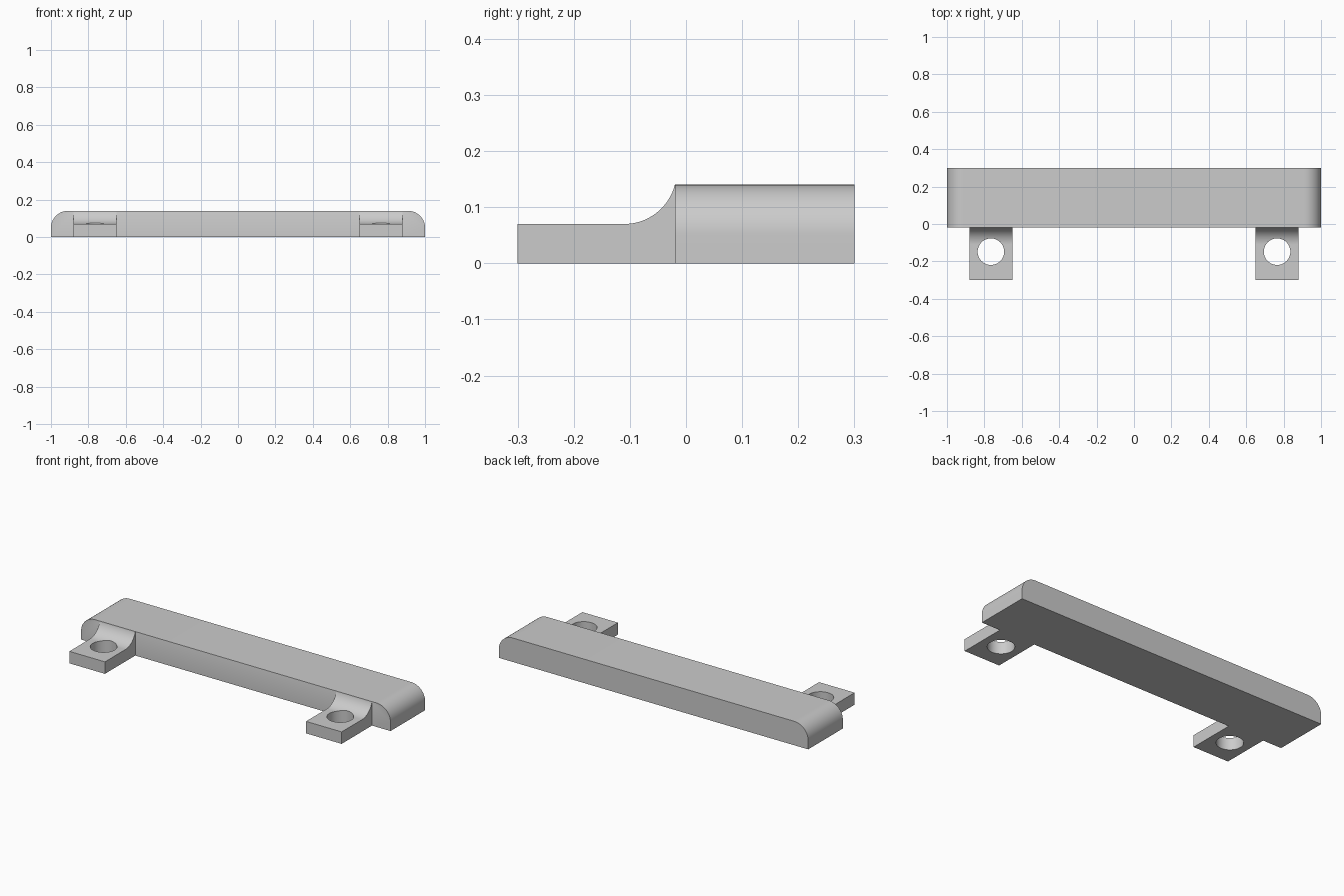
import bpy, bmesh, math
from mathutils import Vector

cube = bpy.data.objects.get("Cube")
if cube:
    bpy.data.objects.remove(cube, do_unlink=True)

GREY = (0.6, 0.6, 0.6, 1.0)
mat = bpy.data.materials.new("light grey")
mat.use_nodes = True
mat.diffuse_color = GREY
mat.node_tree.nodes["Principled BSDF"].inputs["Base Color"].default_value = GREY


def arc(cu, cv, r, a0, a1, n=16):
    """Points on a circular arc, angles in degrees."""
    angles = [math.radians(a0 + (a1 - a0) * i / n) for i in range(n + 1)]
    return [(cu + r * math.cos(a), cv + r * math.sin(a)) for a in angles]


def extrude(name, points, depth):
    """Solid made by sweeping a flat outline along a vector."""
    bm = bmesh.new()
    face = bm.faces.new([bm.verts.new(p) for p in points])
    swept = bmesh.ops.extrude_face_region(bm, geom=[face], use_keep_orig=True)
    moved = [g for g in swept["geom"] if isinstance(g, bmesh.types.BMVert)]
    bmesh.ops.translate(bm, verts=moved, vec=Vector(depth))
    bmesh.ops.recalc_face_normals(bm, faces=bm.faces)
    mesh = bpy.data.meshes.new(name)
    bm.to_mesh(mesh)
    bm.free()
    mesh.materials.append(mat)
    obj = bpy.data.objects.new(name, mesh)
    bpy.context.collection.objects.link(obj)
    return obj


def combine(target, other, operation):
    """Apply a boolean and discard the helper solid."""
    mod = target.modifiers.new(operation.lower(), "BOOLEAN")
    mod.operation, mod.solver, mod.object = operation, "EXACT", other
    bpy.ops.object.select_all(action="DESELECT")
    bpy.context.view_layer.objects.active = target
    target.select_set(True)
    bpy.ops.object.modifier_apply(modifier=mod.name)
    bpy.data.objects.remove(other, do_unlink=True)


# Long bar with rounded upper ends
height, front, back, r = 0.14, -0.02, 0.30, 0.09
outline = [(-1, 0), (1, 0)]
outline += arc(1 - r, height - r, r, 0, 90) + arc(r - 1, height - r, r, 90, 180)
bar = extrude("mounting_bar", [(x, front, z) for x, z in outline],
              (0, back - front, 0))

# Two mounting tabs, each filleted up into the bar and drilled through
tab_top, tab_width, fillet = 0.07, 0.23, 0.093
end_angle = -90 + math.degrees(math.asin(0.09 / fillet))
profile = [(0.02, 0), (-0.30, 0), (-0.30, tab_top)]
profile += arc(-0.11, tab_top + fillet, fillet, -90, end_angle)
profile.append((0.02, 0.13))
for side in (-1, 1):
    x = side * 0.765
    tab = extrude("mounting_tab", [(x - tab_width / 2, y, z) for y, z in profile],
                  (tab_width, 0, 0))
    hole = extrude("hole_cutter",
                   [(u, v, -0.1) for u, v in arc(x, -0.148, 0.071, 0, 360, 48)[:-1]],
                   (0, 0, 0.4))
    combine(tab, hole, "DIFFERENCE")
    combine(bar, tab, "UNION")

# Smooth the curved faces, keep the crisp edges
bpy.ops.object.select_all(action="DESELECT")
bar.select_set(True)
bpy.context.view_layer.objects.active = bar
bpy.ops.object.shade_smooth_by_angle(angle=math.radians(30))
